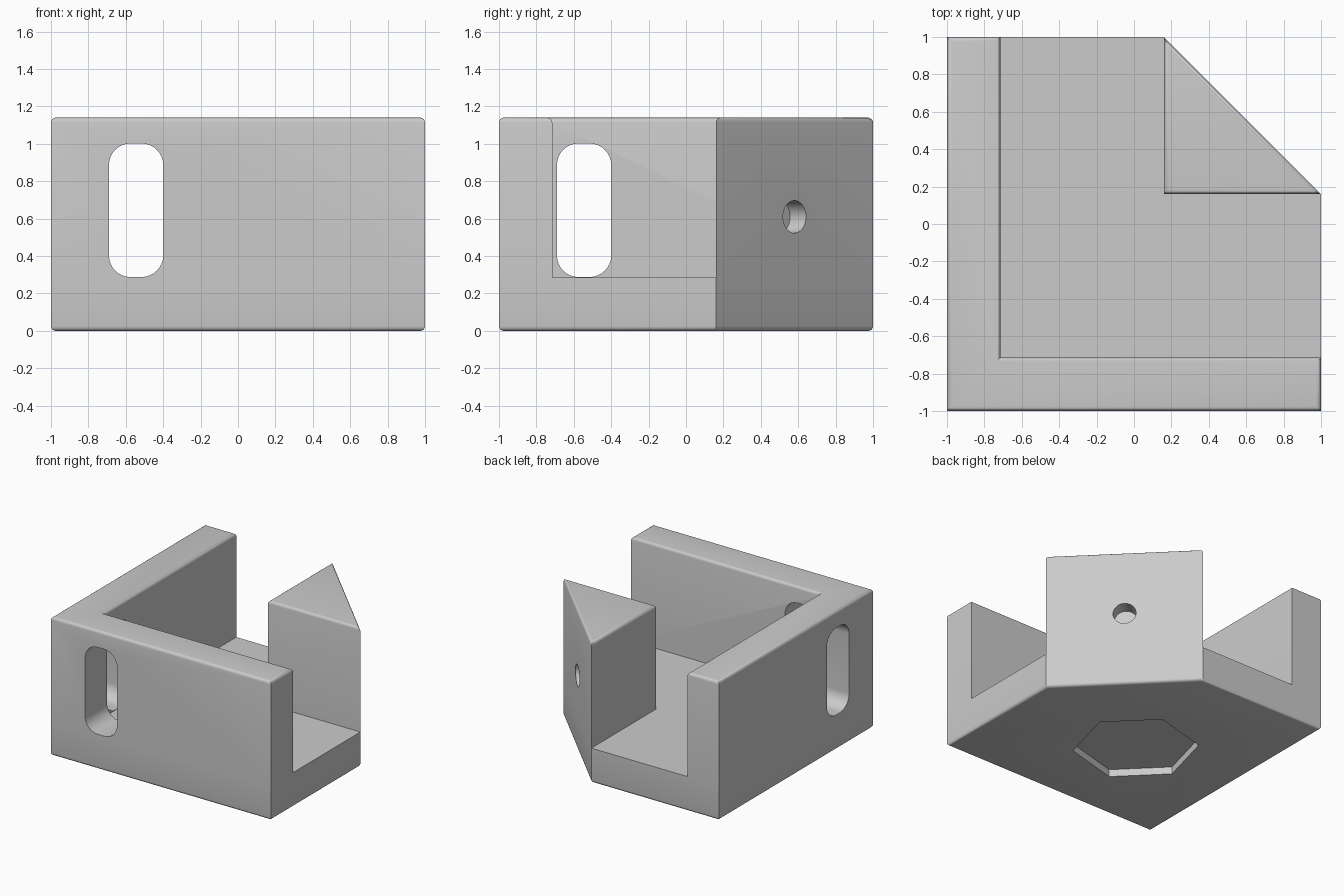
import bpy, bmesh
from math import pi, radians, sin, cos
from mathutils import Matrix, Vector

cube = bpy.data.objects.get("Cube")
if cube:
    bpy.data.objects.remove(cube, do_unlink=True)

HEIGHT, FLOOR, WALL, POST = 1.14, 0.285, -0.715, 0.16

grey = bpy.data.materials.new("light grey")
grey.use_nodes = True
colour = (0.6, 0.6, 0.6, 1)
grey.diffuse_color = colour
grey.node_tree.nodes["Principled BSDF"].inputs["Base Color"].default_value = colour


def add_object(name, bm):
    bmesh.ops.recalc_face_normals(bm, faces=bm.faces)
    mesh = bpy.data.meshes.new(name)
    bm.to_mesh(mesh)
    bm.free()
    mesh.materials.append(grey)
    obj = bpy.data.objects.new(name, mesh)
    bpy.context.collection.objects.link(obj)
    return obj


def raise_faces(bm, faces, height):
    """Extrude faces straight up and return the new caps."""
    caps = bmesh.ops.extrude_face_region(bm, geom=faces)["geom"]
    verts = [g for g in caps if isinstance(g, bmesh.types.BMVert)]
    bmesh.ops.translate(bm, verts=verts, vec=(0, 0, height))
    return [g for g in caps if isinstance(g, bmesh.types.BMFace)]


def prism(name, points, depth, matrix):
    """Cutter: a flat outline extruded along its local z axis."""
    bm = bmesh.new()
    face = bm.faces.new([bm.verts.new((x, y, 0)) for x, y in points])
    bottom = face.copy()
    raise_faces(bm, [face], depth)
    bmesh.ops.remove_doubles(bm, verts=bm.verts, dist=0.0001)
    bmesh.ops.transform(bm, matrix=matrix, verts=bm.verts)
    obj = add_object(name, bm)
    obj.hide_render = True
    return obj


def ring(radius, count, start=0.0):
    return [(radius * cos(start + 2 * pi * i / count),
             radius * sin(start + 2 * pi * i / count)) for i in range(count)]


def rounded_rectangle(width, height, radius, steps=8):
    points = []
    for k, (sx, sy) in enumerate([(1, 1), (-1, 1), (-1, -1), (1, -1)]):
        for i in range(steps + 1):
            a = pi / 2 * (k + i / steps)
            points.append((sx * (width / 2 - radius) + radius * cos(a),
                           sy * (height / 2 - radius) + radius * sin(a)))
    return points


# Footprint split into L-shaped wall, floor and triangular post
bm = bmesh.new()
plan = {"a": (-1, -1), "b": (1, -1), "c": (1, WALL), "d": (1, POST),
        "e": (POST, 1), "f": (WALL, 1), "g": (-1, 1),
        "i": (WALL, WALL), "p": (POST, POST)}
v = {k: bm.verts.new((x, y, 0)) for k, (x, y) in plan.items()}
regions = [bm.faces.new([v[k] for k in names]) for names in ("abcifg", "icdpef", "pde")]
under = [[vert.co.copy() for vert in f.verts] for f in regions]
caps = raise_faces(bm, regions, FLOOR)

# Underside closes the block if the extrusion consumed the footprint
if not any(all(abs(w.co.z) < 0.001 for w in f.verts) for f in bm.faces):
    for outline in under:
        bm.faces.new([bm.verts.new(co) for co in outline])
    bmesh.ops.remove_doubles(bm, verts=bm.verts, dist=0.0001)

# Raise the wall and the post, leaving the floor open
for cap in [f for f in caps if f.is_valid]:
    centre = cap.calc_center_median()
    is_post = len(cap.verts) == 3
    is_wall = any((w.co.xy - Vector((-1, -1))).length < 0.01 for w in cap.verts)
    if is_post or is_wall:
        raise_faces(bm, [cap], HEIGHT - FLOOR)
for f in [f for f in bm.faces if f.is_valid]:
    f.normal_update()
bmesh.ops.recalc_face_normals(bm, faces=bm.faces)
bmesh.ops.dissolve_limit(bm, angle_limit=radians(1), verts=bm.verts, edges=bm.edges)

# Rounded top and bottom rims
rims = [e for e in bm.edges if len(e.link_faces) == 2 and any(
    all(abs(w.co.z - z) < 0.001 for w in e.verts) for z in (0, HEIGHT))]
bmesh.ops.bevel(bm, geom=rims, offset=0.025, segments=4, profile=0.5, affect='EDGES')
bracket = add_object("corner_bracket", bm)

# Cutters: two wall slots, a blind hole in the post, a shallow hexagon below
slot = rounded_rectangle(0.29, 0.714, 0.115)
upright = Matrix.Rotation(pi / 2, 4, 'X')
quarter = Matrix.Rotation(pi / 2, 4, 'Z')
slot_z = 0.645
diagonal = Vector((1, 1, 0)).normalized()
hole_start = Vector((0.58, 0.58, 0.61)) - diagonal * 0.12
cutters = [
    prism("front_slot_cutter", slot, 0.5,
          Matrix.Translation((-0.545, -0.6, slot_z)) @ upright),
    prism("side_slot_cutter", slot, 0.5,
          Matrix.Translation((-1.1, -0.545, slot_z)) @ quarter @ upright),
    prism("post_hole_cutter", ring(0.087, 32), 0.3,
          Matrix.Translation(hole_start) @ diagonal.to_track_quat('Z', 'Y').to_matrix().to_4x4()),
    prism("hexagon_recess_cutter", ring(0.475, 6, -pi / 4), 0.16,
          Matrix.Translation((-0.11, -0.11, -0.1))),
]

bpy.ops.object.select_all(action='DESELECT')
bracket.select_set(True)
bpy.context.view_layer.objects.active = bracket
for cutter in cutters:
    mod = bracket.modifiers.new(cutter.name, 'BOOLEAN')
    mod.operation, mod.solver, mod.object = 'DIFFERENCE', 'EXACT', cutter
    bpy.ops.object.modifier_apply(modifier=mod.name)
    bpy.data.objects.remove(cutter, do_unlink=True)
bpy.ops.object.shade_smooth_by_angle(angle=radians(30))
